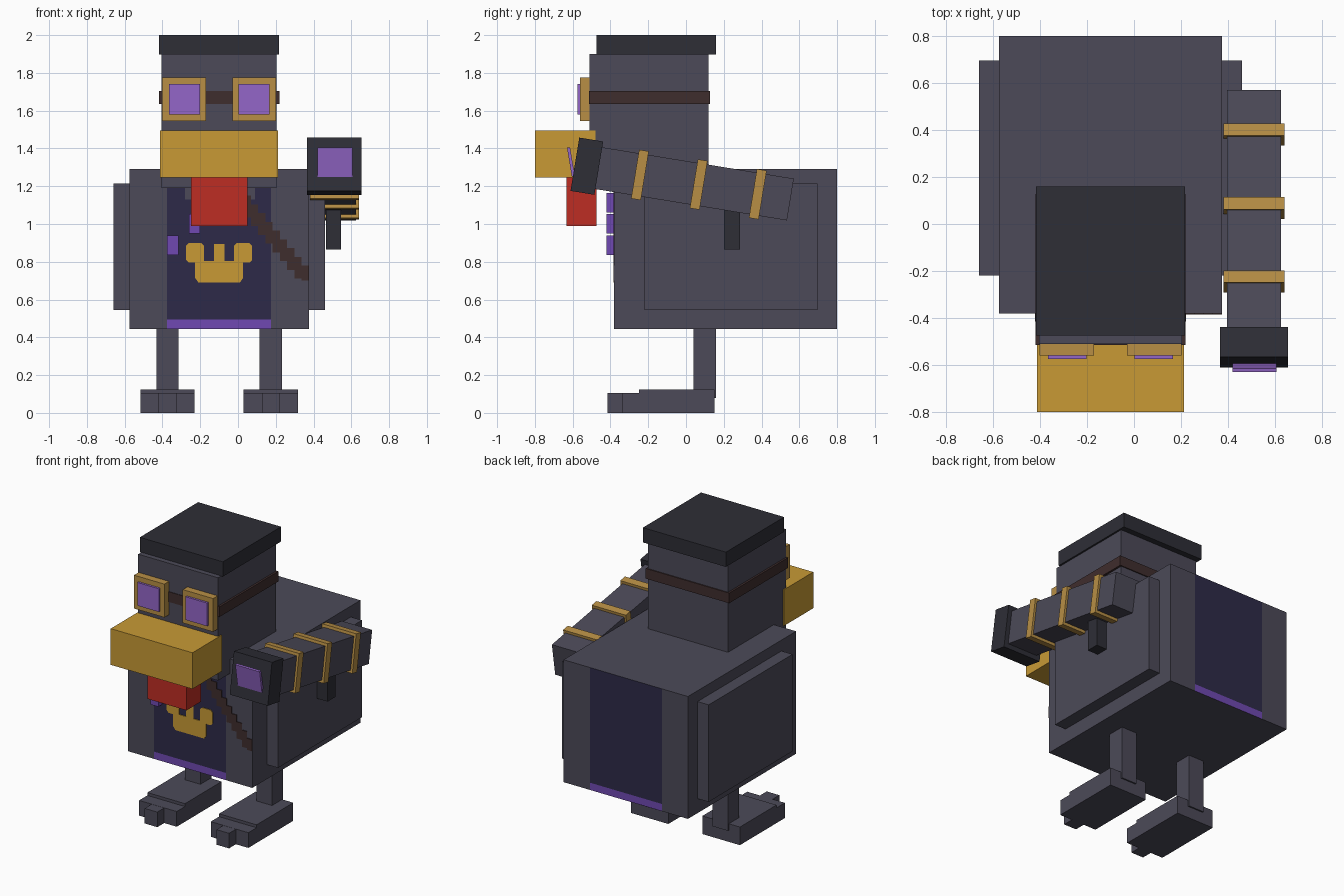
import bpy, bmesh, math
from mathutils import Matrix, Vector

if "Cube" in bpy.data.objects:
    bpy.data.objects.remove(bpy.data.objects["Cube"])


def mat(name, hexcode):
    def lin(i):
        c = int(hexcode[i:i + 2], 16) / 255
        return c / 12.92 if c < 0.04045 else ((c + 0.055) / 1.055) ** 2.4
    m = bpy.data.materials.new(name)
    m.diffuse_color = (lin(0), lin(2), lin(4), 1)
    m.use_nodes = True
    m.node_tree.nodes["Principled BSDF"].inputs["Base Color"].default_value = m.diffuse_color
    return m


grey = mat("slate_grey", "4c4a58")
dark = mat("charcoal", "2e2e36")
gold = mat("gold", "c89a35")
brass = mat("brass", "b88f45")
lilac = mat("lilac_glass", "9466c8")
purple = mat("purple_trim", "7049b2")
navy = mat("navy_cloth", "2d2a48")
brown = mat("brown_leather", "3f2d2d")
red = mat("red", "be2d24")


def finish(name, bm, *mats):
    me = bpy.data.meshes.new(name)
    bmesh.ops.recalc_face_normals(bm, faces=bm.faces)
    bm.to_mesh(me)
    bm.free()
    for m in mats:
        me.materials.append(m)
    ob = bpy.data.objects.new(name, me)
    bpy.context.collection.objects.link(ob)
    return ob


def box_bm(x, y, z):
    bm = bmesh.new()
    bmesh.ops.create_cube(bm, size=1)
    for v in bm.verts:
        v.co = Vector([(r[0] + r[1]) / 2 + c * (r[1] - r[0])
                       for c, r in zip(v.co, (x, y, z))])
    return bm


def box(name, m, x, y, z, frame=None):
    """Box from ranges, optionally placed in a tilted frame."""
    bm = box_bm(x, y, z)
    if frame:
        bm.transform(frame)
    return finish(name, bm, m)


def plate(name, m, outline, y, depth):
    """Flat outline in x,z extruded towards the front."""
    bm = bmesh.new()
    f = bm.faces.new([bm.verts.new((px, y, pz)) for px, pz in outline])
    ext = bmesh.ops.extrude_face_region(bm, geom=[f])["geom"]
    for v in ext:
        if isinstance(v, bmesh.types.BMVert):
            v.co.y -= depth
    return finish(name, bm, m)


CX = -0.1  # symmetry plane of the bird

# Body with vest panels cut into front and back
bm = box_bm((-0.575, 0.375), (-0.38, 0.80), (0.445, 1.29))
for co, no in (((-0.375, 0, 0), (1, 0, 0)), ((0.175, 0, 0), (1, 0, 0)),
               ((0, 0, 0.495), (0, 0, 1))):
    bmesh.ops.bisect_plane(bm, geom=bm.verts[:] + bm.edges[:] + bm.faces[:],
                           plane_co=co, plane_no=no)
bm.normal_update()
for f in bm.faces:
    c = f.calc_center_median()
    if abs(f.normal.y) > 0.9 and abs(c.x - CX) < 0.2:
        f.material_index = 1 if c.z > 0.495 else 2
finish("body", bm, grey, navy, purple)

# Wings, legs and feet
for side, s in (("left", -1), ("right", 1)):
    def span(a, b):
        return tuple(sorted((CX + s * a, CX + s * b)))
    box(side + "_wing", grey, span(0.47, 0.56), (-0.22, 0.695), (0.545, 1.215))
    box(side + "_leg", grey, span(0.215, 0.332), (0.04, 0.16), (0.08, 0.45))
    box(side + "_foot", grey, span(0.13, 0.417), (-0.25, 0.15), (0, 0.125))
    box(side + "_toes", grey, span(0.13, 0.417), (-0.34, -0.249), (0, 0.105))
    box(side + "_middle_toe", grey, span(0.226, 0.322), (-0.415, -0.339), (0, 0.104))
    # Goggles
    box(side + "_goggle_frame", brass, span(0.07, 0.302), (-0.56, -0.509), (1.545, 1.775))
    box(side + "_goggle_lens", lilac, span(0.102, 0.266), (-0.575, -0.558), (1.58, 1.74))

# Head, hat, strap, beak, wattle
box("head", grey, (-0.405, 0.205), (-0.51, 0.12), (1.19, 1.9))
box("hat", dark, (-0.417, 0.217), (-0.475, 0.16), (1.898, 2.0))
box("goggle_strap", brown, (-0.419, 0.219), (-0.514, 0.127), (1.635, 1.705))
box("beak", gold, (-0.412, 0.212), (-0.80, -0.48), (1.245, 1.495))
box("wattle", red, (-0.25, 0.05), (-0.633, -0.475), (0.99, 1.247))

# Collar plate and purple vials across the chest
box("collar", grey, (-0.28, 0.09), (-0.384, -0.379), (1.13, 1.19))
for i in range(3):
    x, z = -0.375 + i * 0.115, 0.836 + i * 0.113
    box("vial_%d" % i, purple, (x, x + 0.06), (-0.42, -0.379), (z, z + 0.103))

# Stepped bandolier
top, low = [], []
n = 9
for i in range(n):
    x0, x1 = 0.03 + 0.345 * i / n, 0.03 + 0.345 * (i + 1) / n
    z = 1.15 - 0.37 * i / (n - 1)
    top += [(x0, z), (x1, z)]
    zl = max(z - 0.115, 0.70)
    low += [(x0, zl), (x1, zl)]
plate("bandolier", brown, top + low[::-1], -0.379, 0.006)

# Chest emblem: half outline mirrored across the body centre
half = [(0.028, 0.895), (0.028, 0.805), (0.08, 0.805), (0.08, 0.885),
        (0.095, 0.90), (0.16, 0.90), (0.175, 0.885), (0.175, 0.81),
        (0.16, 0.795), (0.127, 0.795), (0.127, 0.715), (0.11, 0.69)]
plate("emblem", gold, [(CX + x, z) for x, z in half]
      + [(CX - x, z) for x, z in half[::-1]], -0.379, 0.006)

# Tilted cannon on the right side
tilt = math.radians(9.3)
gun = Matrix.Translation((0.51, -0.525, 1.306)) @ Matrix.Rotation(-tilt, 4, 'X')
box("cannon_barrel", grey, (-0.115, 0.115), (0.04, 1.092), (-0.112, 0.112), gun)
box("cannon_muzzle", dark, (-0.145, 0.145), (-0.064, 0.064), (-0.143, 0.143), gun)
for i, d in enumerate((0.285, 0.60, 0.917)):
    box("cannon_ring_%d" % i, brass, (-0.13, 0.13), (d - 0.026, d + 0.026),
        (-0.131, 0.131), gun)
lens = Matrix.Translation((0.513, -0.609, 1.328)) @ Matrix.Rotation(tilt, 4, 'X')
box("cannon_lens", lilac, (-0.093, 0.093), (-0.008, 0.008), (-0.078, 0.078), lens)
box("cannon_grip", dark, (0.465, 0.545), (0.2, 0.287), (0.865, 1.12))
